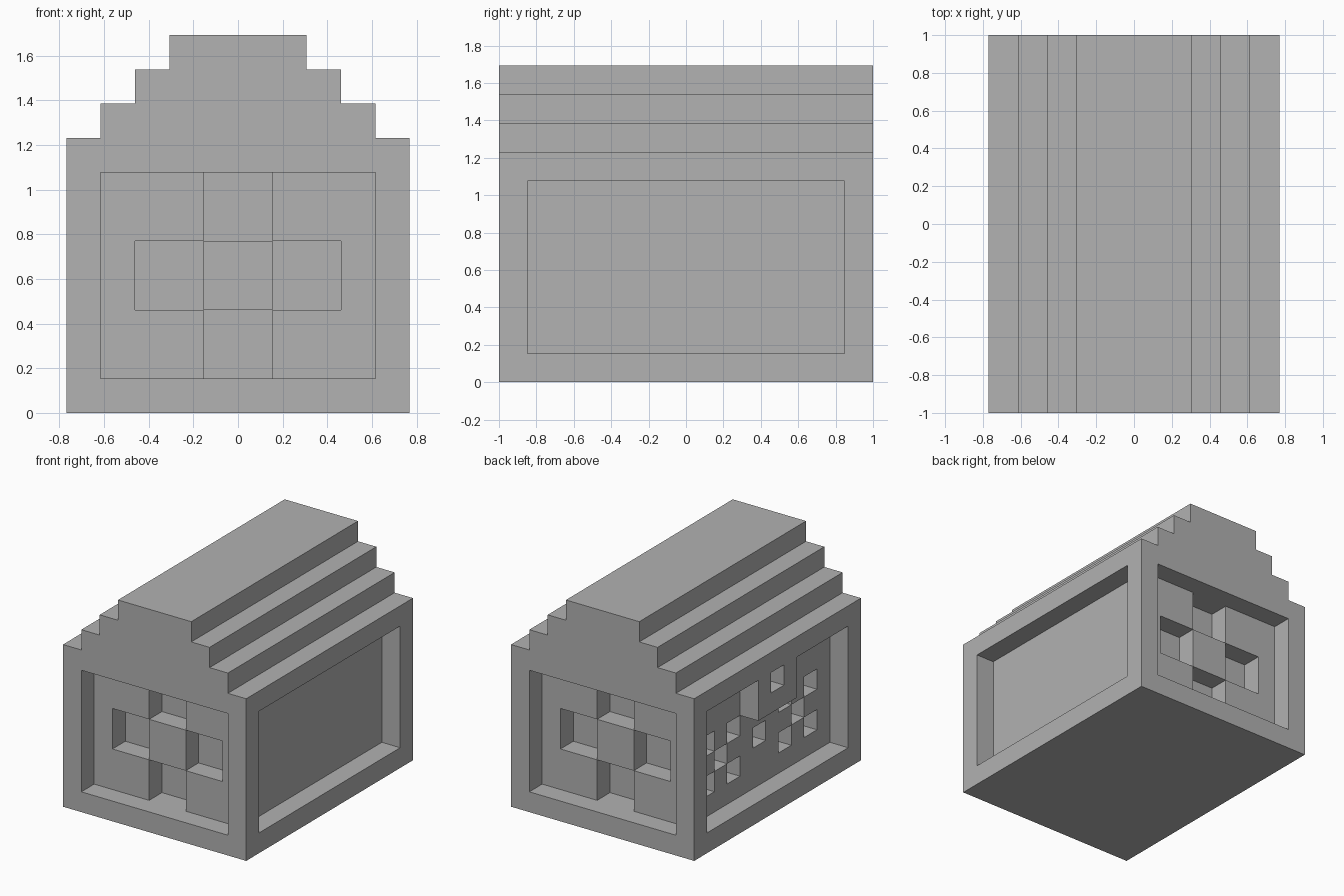
import bpy
import bmesh
from mathutils import Vector

UNIT = 2 / 13          # the whole model sits on a block grid
HALF_W, HALF_L = 5, 6.5

old = bpy.data.objects.get("Cube")
if old:
    bpy.data.objects.remove(old, do_unlink=True)

grey = bpy.data.materials.new("stone grey")
grey.use_nodes = True
colour = (0.445, 0.445, 0.445, 1)
grey.diffuse_color = colour
grey.node_tree.nodes["Principled BSDF"].inputs["Base Color"].default_value = colour


def prism(name, profile, axis, start, end):
    """Extrude an (across, height) profile along x or y, in grid units."""
    bm = bmesh.new()

    def point(a, h, d):
        return Vector((d, a, h) if axis == "x" else (a, d, h)) * UNIT

    rings = [[bm.verts.new(point(a, h, d)) for a, h in profile] for d in (start, end)]
    for ring in rings:
        bm.faces.new(ring)
    n = len(profile)
    for i in range(n):
        j = (i + 1) % n
        bm.faces.new((rings[0][i], rings[0][j], rings[1][j], rings[1][i]))
    bmesh.ops.recalc_face_normals(bm, faces=bm.faces)
    mesh = bpy.data.meshes.new(name)
    bm.to_mesh(mesh)
    bm.free()
    mesh.materials.append(grey)
    obj = bpy.data.objects.new(name, mesh)
    bpy.context.scene.collection.objects.link(obj)
    return obj


def rect(a0, a1, h0, h1):
    return [(a0, h0), (a1, h0), (a1, h1), (a0, h1)]


def cell(a, h):
    return rect(a - 0.5, a + 0.5, h - 0.5, h + 0.5)


# House body with a stepped roof
half = [(HALF_W, 0), (HALF_W, 8)]
for step in range(3):
    half += [(4 - step, 8 + step), (4 - step, 9 + step)]
house = prism("house_body", half + [(-a, h) for a, h in reversed(half)],
              "y", -HALF_L, HALF_L)

cutters = []


def cut(profile, axis, side, top, bottom):
    """Cut inward from a wall, between two depths below its surface."""
    face = HALF_W if axis == "x" else HALF_L
    cutters.append(prism("cutter", profile, axis,
                         side * (face - top), side * (face - bottom)))


# Front and back: framed panel, then four deeper windows round a centre block
for side in (-1, 1):
    cut(rect(-4, 4, 1, 7), "y", side, -1, 1)
    for window in (rect(-3, -1, 3, 5), rect(1, 3, 3, 5),
                   rect(-1, 1, 1, 3), rect(-1, 1, 5, 7)):
        cut(window, "y", side, 0.5, 2)

# Plain framed panel on the left wall
cut(rect(-5.5, 5.5, 1, 7), "x", 1, -1, 1)

# Right wall: panel that leaves a hanging tab, with a notch in the tab
cut([(-5.5, 1), (5.5, 1), (5.5, 7), (1.5, 7), (1.5, 5), (-1.5, 5),
     (-1.5, 7), (-5.5, 7)], "x", -1, -1, 1)
cut(rect(-0.5, 0.5, 6, 7), "x", -1, -1, 1)

# Two crosses of square holes and a single hole between them
holes = [(0, 3.5)]
for centre in (-3, 3):
    holes.append((centre, 3.5))
    holes += [(centre + i, 3.5 + j) for i in (-1, 1) for j in (-1, 1)]
for a, h in holes:
    cut(cell(a, h), "x", -1, 0.5, 2)

# Apply all cuts, then drop the cutters
for cutter in cutters:
    cutter.hide_render = True
    mod = house.modifiers.new("cut", "BOOLEAN")
    mod.operation = "DIFFERENCE"
    mod.solver = "EXACT"
    mod.object = cutter
bpy.context.view_layer.update()
graph = bpy.context.evaluated_depsgraph_get()
carved = bpy.data.meshes.new_from_object(house.evaluated_get(graph))
house.modifiers.clear()
house.data = carved
carved.name = "house_body"
for cutter in cutters:
    bpy.data.objects.remove(cutter, do_unlink=True)
